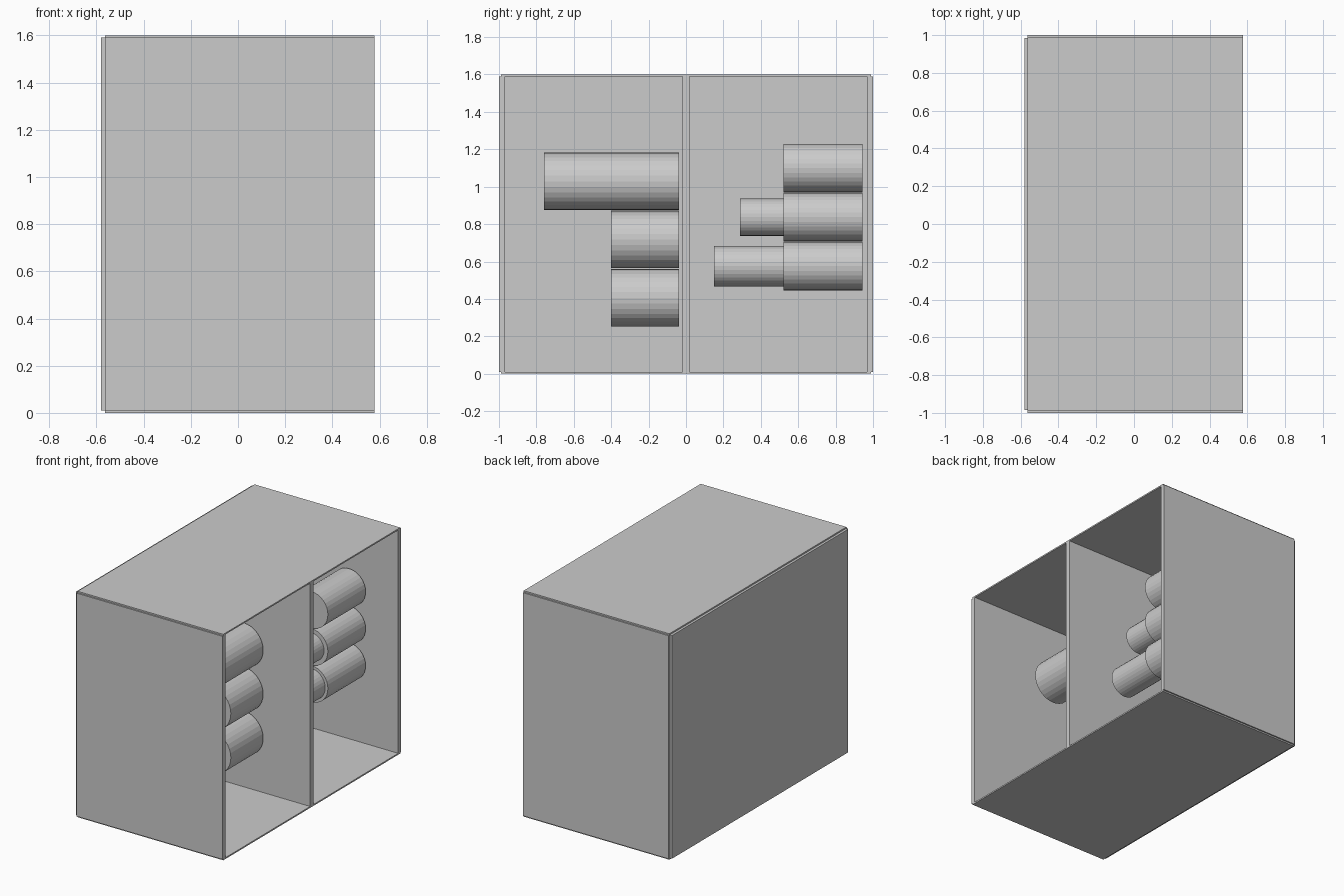
import bpy
import math

cube = bpy.data.objects.get("Cube")
if cube:
    bpy.data.objects.remove(cube, do_unlink=True)

GREY = (0.6, 0.6, 0.6, 1.0)
grey = bpy.data.materials.new("light grey")
grey.use_nodes = True
grey.diffuse_color = GREY
grey.node_tree.nodes["Principled BSDF"].inputs["Base Color"].default_value = GREY


def panel(name, x, y, z):
    """Box spanning the given (low, high) ranges."""
    bpy.ops.mesh.primitive_cube_add(size=1, location=[sum(r) / 2 for r in (x, y, z)])
    ob = bpy.context.object
    ob.name = name
    ob.scale = [r[1] - r[0] for r in (x, y, z)]
    bpy.ops.object.transform_apply(location=False, rotation=False, scale=True)
    ob.data.materials.append(grey)


def roll(name, x, z, radius, y0, y1):
    """Flat-shaded cylinder lying along y."""
    bpy.ops.mesh.primitive_cylinder_add(
        vertices=32, radius=radius, depth=y1 - y0,
        location=(x, (y0 + y1) / 2, z), rotation=(math.pi / 2, 0, 0))
    ob = bpy.context.object
    ob.name = name
    ob.data.materials.append(grey)


# Cabinet: open towards +x, thin top and bottom, thicker uprights
BACK, OPEN, TOP, T = -0.563, 0.578, 1.6, 0.01
depth = (BACK, OPEN)
inner_z = (T, TOP - T)
panel("bottom_panel", depth, (-0.99, 0.99), (0, T))
panel("top_panel", depth, (-0.99, 0.99), (TOP - T, TOP))
panel("front_wall", depth, (-1, -0.967), inner_z)
panel("rear_wall", depth, (0.967, 1), inner_z)
panel("divider", depth, (-0.018, 0.018), inner_z)
panel("back_panel", (-0.58, BACK), (-0.985, 0.985), inner_z)

# Front bay: three wide cylinders ending at the divider
for i, (z, start) in enumerate([(1.029, -0.76), (0.718, -0.4), (0.406, -0.4)]):
    roll(f"front_bay_cylinder_{i + 1}", 0.07, z, 0.154, start, -0.038)

# Rear bay: three cylinders, the lower two with narrower stems
for i in range(3):
    roll(f"rear_bay_cylinder_{i + 1}", 0.21, 1.099 - 0.262 * i, 0.13, 0.52, 0.943)
roll("middle_stem", 0.21, 0.837, 0.1, 0.29, 0.52)
roll("lower_stem", 0.21, 0.575, 0.109, 0.15, 0.52)
